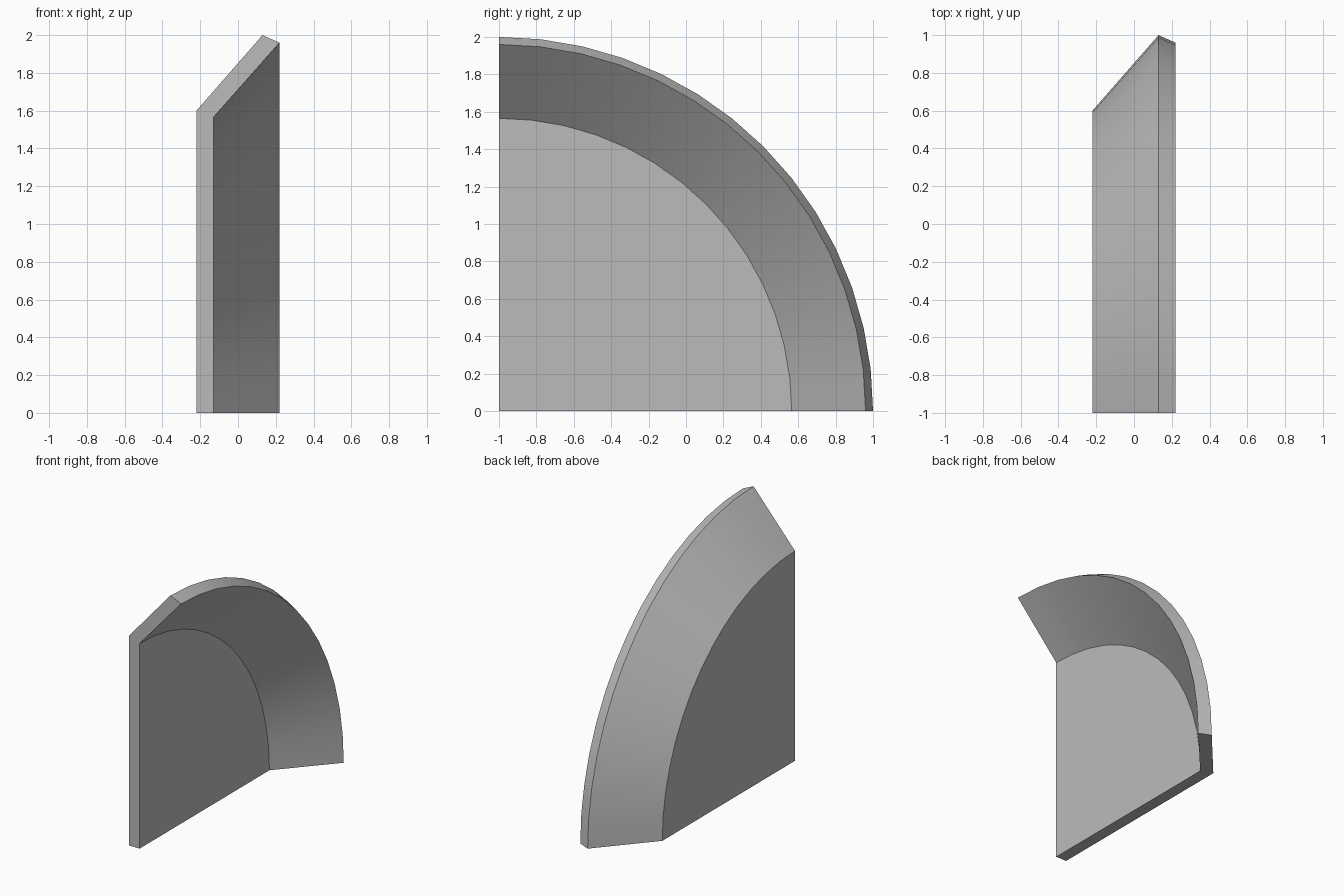
import bpy, bmesh, math
from mathutils import Vector

cube = bpy.data.objects.get("Cube")
if cube:
    bpy.data.objects.remove(cube, do_unlink=True)

# Plain grey finish
grey = bpy.data.materials.new("light_grey")
grey.use_nodes = True
colour = (0.5, 0.5, 0.5, 1)
grey.diffuse_color = colour
grey.node_tree.nodes["Principled BSDF"].inputs["Base Color"].default_value = colour

# Dish section (x, radius): flat back plate with a flared rim
SECTION = [(-0.22, 0), (-0.22, 1.6), (0.13, 2.0),
           (0.22, 1.96), (-0.13, 1.565), (-0.13, 0)]
SEGMENTS = 14
AXIS_POINT = Vector((0, -1, 0))

# Sweep the section a quarter turn about the corner axis
bm = bmesh.new()
section = bm.faces.new([bm.verts.new((x, -1, r)) for x, r in SECTION])
bmesh.ops.spin(bm, geom=[section, *section.edges, *section.verts],
               cent=AXIS_POINT, axis=(1, 0, 0), angle=-math.pi / 2,
               steps=SEGMENTS, use_duplicate=False)
bmesh.ops.remove_doubles(bm, verts=bm.verts, dist=0.0005)
bmesh.ops.recalc_face_normals(bm, faces=bm.faces)

mesh = bpy.data.meshes.new("quarter_dish")
bm.to_mesh(mesh)
bm.free()
mesh.materials.append(grey)
dish = bpy.data.objects.new("quarter_dish", mesh)
bpy.context.collection.objects.link(dish)

# Smooth along the curve, crisp at the rim and cut faces
bpy.ops.object.select_all(action="DESELECT")
dish.select_set(True)
bpy.context.view_layer.objects.active = dish
bpy.ops.object.shade_smooth_by_angle(angle=math.radians(30))
